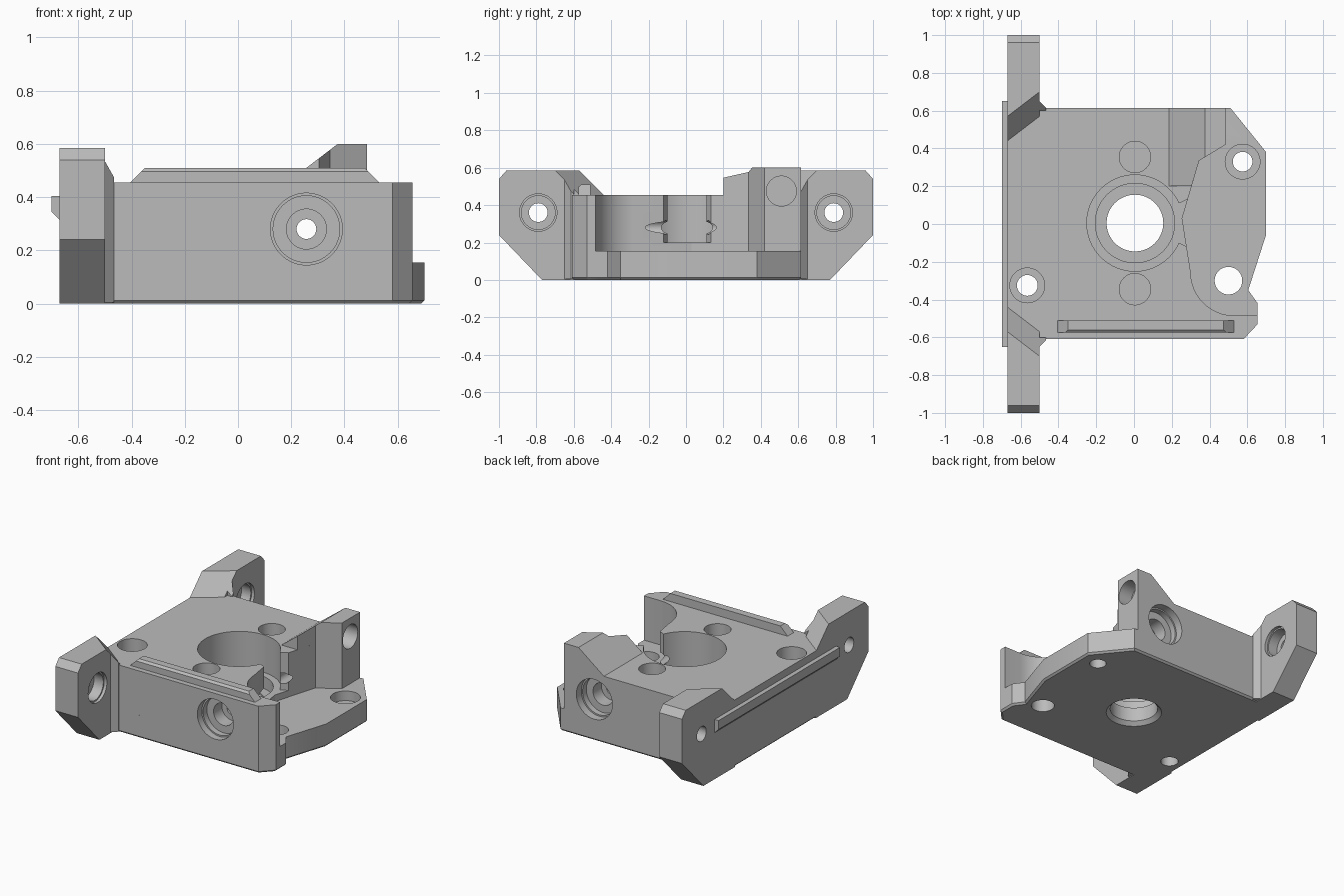
import bpy, bmesh, math
from mathutils import Vector

if "Cube" in bpy.data.objects:
    bpy.data.objects.remove(bpy.data.objects["Cube"], do_unlink=True)

grey = bpy.data.materials.new("matte_grey")
grey.use_nodes = True
grey.diffuse_color = (0.5, 0.5, 0.5, 1)
grey.node_tree.nodes["Principled BSDF"].inputs["Base Color"].default_value = (0.5, 0.5, 0.5, 1)

PLACE = {"x": lambda a, b, t: (t, a, b),
         "y": lambda a, b, t: (a, t, b),
         "z": lambda a, b, t: (a, b, t)}


def prism(name, pts, axis, lo, hi, cut=None, bevel_bottom=0, pts_hi=None):
    """Extrude a 2D outline along an axis, optionally sliced by a plane (three points)."""
    bm = bmesh.new()
    put = PLACE[axis]
    a = [bm.verts.new(put(*p, lo)) for p in pts]
    b = [bm.verts.new(put(*p, hi)) for p in (pts_hi or pts)]
    bm.faces.new(a)
    bm.faces.new(b)
    n = len(pts)
    for i in range(n):
        j = (i + 1) % n
        bm.faces.new((a[i], a[j], b[j], b[i]))
    bmesh.ops.recalc_face_normals(bm, faces=bm.faces)
    if bevel_bottom:
        edges = [e for e in bm.edges if all(abs(v.co.z - lo) < 1e-5 for v in e.verts)]
        bmesh.ops.bevel(bm, geom=edges, offset=bevel_bottom, segments=1,
                        affect='EDGES', profile=0.5)
    if cut:
        p, q, r = (Vector(c) for c in cut)
        normal = (q - p).cross(r - p).normalized()
        if normal.z < 0:
            normal.negate()
        res = bmesh.ops.bisect_plane(bm, geom=bm.verts[:] + bm.edges[:] + bm.faces[:],
                                     plane_co=p, plane_no=normal, clear_outer=True)
        edges = [g for g in res["geom_cut"] if isinstance(g, bmesh.types.BMEdge)]
        bmesh.ops.holes_fill(bm, edges=edges, sides=0)
        bmesh.ops.recalc_face_normals(bm, faces=bm.faces)
    me = bpy.data.meshes.new(name)
    bm.to_mesh(me)
    bm.free()
    me.materials.append(grey)
    ob = bpy.data.objects.new(name, me)
    bpy.context.collection.objects.link(ob)
    return ob


def circle(a, b, r, n=64):
    return [(a + r * math.cos(2 * math.pi * i / n), b + r * math.sin(2 * math.pi * i / n))
            for i in range(n)]


def drill(axis, a, b, r, lo, hi, r_hi=None):
    """Round cutter, conical when r_hi is given."""
    return prism("cutter", circle(a, b, r), axis, lo, hi,
                 pts_hi=circle(a, b, r_hi) if r_hi else None)


def carve(ob, cutters):
    bpy.context.view_layer.objects.active = ob
    for c in cutters:
        c.hide_render = True
        m = ob.modifiers.new("cut", 'BOOLEAN')
        m.operation, m.solver, m.object = 'DIFFERENCE', 'EXACT', c
        bpy.ops.object.modifier_apply(modifier=m.name)


# Outlines seen from above
base_outline = [(-0.67, -0.61), (0.58, -0.61), (0.655, -0.53), (0.655, -0.42), (0.605, -0.35),
                (0.70, -0.055), (0.70, 0.38), (0.51, 0.615), (-0.67, 0.615)]
arc = [(0.53 - 0.23 * math.cos(t * math.pi / 24), -0.255 - 0.23 * math.sin(t * math.pi / 24))
       for t in range(12, -1, -1)]
upper_outline = ([(-0.67, -0.61), (0.58, -0.61), (0.655, -0.53), (0.655, -0.485)] + arc +
                 [(0.255, 0.03), (0.345, 0.335), (0.485, 0.42), (0.485, 0.615), (-0.67, 0.615)])
block_outline = [(0.185, 0.2), (0.305, 0.2), (0.345, 0.335), (0.485, 0.42),
                 (0.485, 0.615), (0.185, 0.615)]

# Main body: floor plate, raised housing, ramped clamp block
base = prism("base_plate", base_outline, "z", 0, 0.155, bevel_bottom=0.012)
housing = prism("upper_housing", upper_outline, "z", 0.155, 0.455)
block = prism("clamp_block", block_outline, "z", 0.455, 0.60,
              cut=[(0.185, 0, 0.455), (0.185, 1, 0.455), (0.375, 0, 0.60)])

# Mounting ears with diagonal ramps and small corner gussets
ears = []
for side, s in (("front", -1), ("back", 1)):
    ramp = [(-0.67, 0.57 * s, 0.585), (-0.50, 0.70 * s, 0.585), (-0.67, 0.44 * s, 0.455)]
    profile = [(0.43, 0), (0.77, 0), (1, 0.24), (1, 0.54), (0.96, 0.585), (0.43, 0.585)]
    ears.append(prism(side + "_ear", [(y * s, z) for y, z in profile], "x", -0.67, -0.50, cut=ramp))
    prism(side + "_gusset", [(-0.51, 0.66 * s), (-0.465, 0.615 * s), (-0.465, 0.60 * s),
                             (-0.51, 0.60 * s)], "z", 0.005, 0.585, cut=ramp)

# Rail on the outer wall, and bevelled rail on the top
prism("side_rail", [(-0.67, 0.405), (-0.70, 0.405), (-0.70, 0.345), (-0.67, 0.315)],
      "y", -0.65, 0.65)
rail = prism("top_rail", [(-0.575, 0.455), (-0.575, 0.497), (-0.56, 0.51), (-0.51, 0.51),
                          (-0.51, 0.455)], "x", -0.405, 0.53)
for v in rail.data.vertices:
    v.co.x += (v.co.z - 0.455) * (1 if v.co.x < 0 else -1)

# Central stepped bore, opened to the side pocket by a slot
centre = [drill("z", 0.005, 0.005, 0.255, 0.20, 0.6),
          drill("z", 0.005, 0.005, 0.21, 0.12, 0.3),
          drill("z", 0.005, 0.005, 0.15, -0.1, 0.3),
          drill("z", 0.005, 0.005, 0.185, -0.01, 0.03, 0.145)]
slot = prism("cutter", [(0.15, -0.10), (0.24, -0.10), (0.30, -0.13), (0.40, -0.13),
                        (0.40, 0.14), (0.30, 0.14), (0.24, 0.11), (0.15, 0.11)], "z", 0.20, 0.6)

# Blind pin holes and through screw holes
pins = [drill("z", 0.005, y, 0.083, 0.20, 0.6) for y in (-0.345, 0.355)]
screws = [drill("z", -0.565, -0.325, 0.055, -0.1, 0.6),
          drill("z", -0.565, -0.325, 0.092, 0.09, 0.6),
          drill("z", 0.575, 0.33, 0.052, -0.1, 0.3),
          drill("z", 0.575, 0.33, 0.092, 0.09, 0.3),
          drill("z", 0.50, -0.30, 0.073, -0.1, 0.3)]

# Stepped cross bore through the front and back walls
cross = [drill("y", 0.257, 0.28, 0.037, -0.8, 0.8)]
for s in (-1, 1):
    for r, depth in ((0.135, 0.05), (0.125, 0.09), (0.075, 0.18)):
        cross.append(drill("y", 0.257, 0.28, r, 0.8 * s, (0.612 - depth) * s))
block_hole = drill("x", 0.51, 0.475, 0.08, 0.385, 0.6)

carve(base, centre + screws + cross[1:])
carve(housing, centre + [slot] + pins + screws[:2] + cross + [block_hole])
carve(block, [block_hole])

# Counterbored ear holes
ear_cutters = []
for ear, s in zip(ears, (-1, 1)):
    holes = [drill("x", 0.79 * s, 0.36, 0.05, -0.8, -0.3),
             drill("x", 0.79 * s, 0.36, 0.09, -0.59, -0.3),
             drill("x", 0.79 * s, 0.36, 0.10, -0.52, -0.3)]
    carve(ear, holes)
    ear_cutters += holes

for c in centre + [slot, block_hole] + pins + screws + cross + ear_cutters:
    bpy.data.objects.remove(c, do_unlink=True)

# Smooth round walls, keep hard edges
bpy.ops.object.select_all(action='DESELECT')
for ob in [base, housing, block] + ears:
    ob.select_set(True)
bpy.context.view_layer.objects.active = base
bpy.ops.object.shade_smooth_by_angle(angle=math.radians(25))
